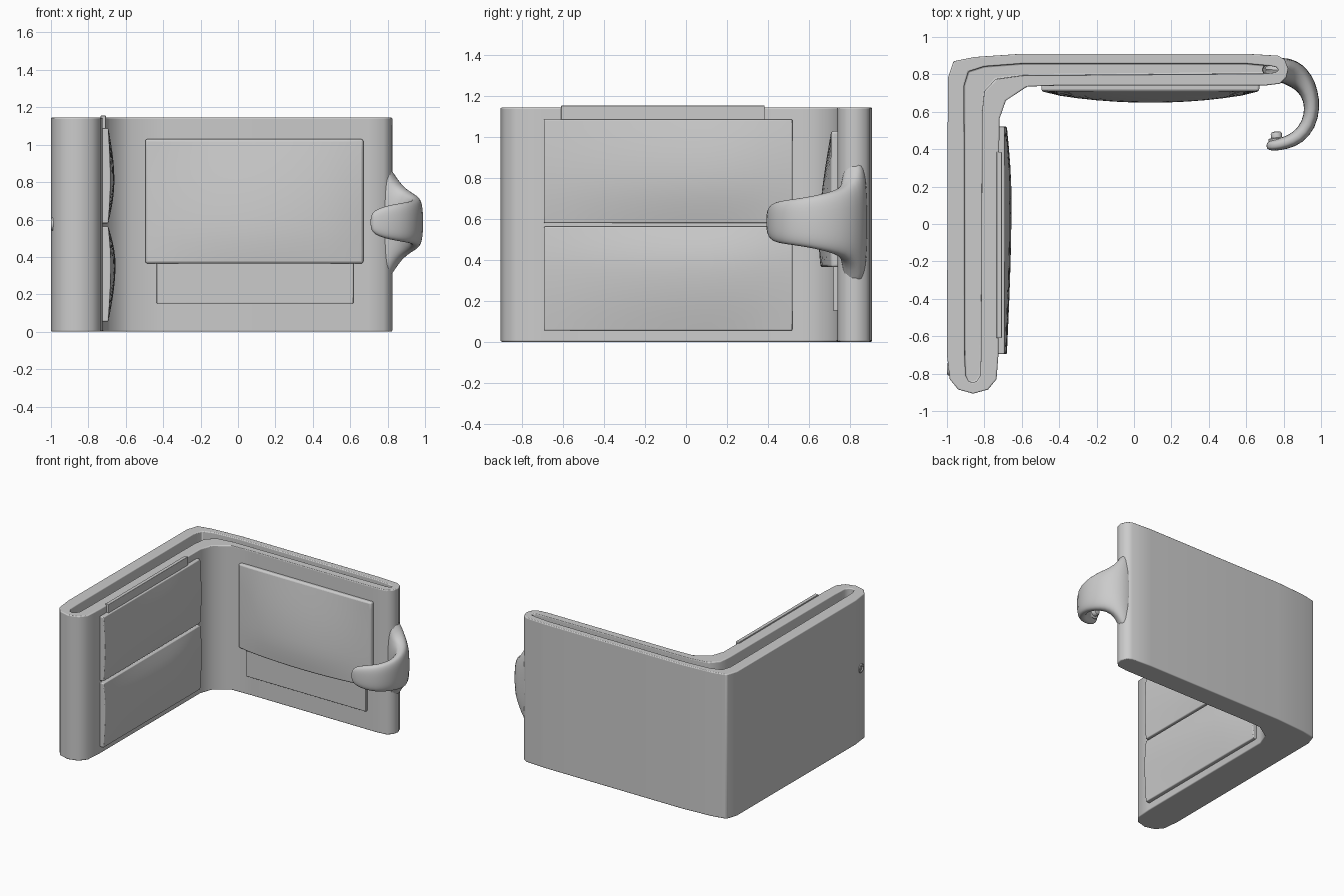
import bpy, bmesh, math
from mathutils import Vector

if "Cube" in bpy.data.objects:
    bpy.data.objects.remove(bpy.data.objects["Cube"])


def finish(name, bm, bevel=0.0, angle=40):
    bmesh.ops.recalc_face_normals(bm, faces=bm.faces)
    me = bpy.data.meshes.new(name)
    bm.to_mesh(me)
    bm.free()
    ob = bpy.data.objects.new(name, me)
    bpy.context.collection.objects.link(ob)
    if bevel:
        mod = ob.modifiers.new("soft_edges", 'BEVEL')
        mod.width, mod.segments = bevel, 3
        mod.limit_method, mod.angle_limit = 'ANGLE', math.radians(angle)
    bpy.ops.object.select_all(action='DESELECT')
    bpy.context.view_layer.objects.active = ob
    ob.select_set(True)
    bpy.ops.object.shade_smooth_by_angle(angle=math.radians(40))
    return ob


def loft(bm, rings):
    """Join equal-length rings of points and cap both ends."""
    vs = [[bm.verts.new(p) for p in r] for r in rings]
    n = len(vs[0])
    for a, b in zip(vs, vs[1:]):
        for i in range(n):
            bm.faces.new((a[i], a[(i + 1) % n], b[(i + 1) % n], b[i]))
    bm.faces.new(vs[0])
    bm.faces.new(vs[-1])


# Folded leather body: L-shaped outline with a matching note slot in the top
outer = [(-1, -.70), (-.985, -.83), (-.94, -.885), (-.86, -.907), (-.78, -.885),
         (-.735, -.83), (-.725, -.70), (-.72, .56), (-.685, .66), (-.57, .735),
         (-.40, .74), (.70, .74), (.78, .75), (.815, .785), (.825, .83),
         (.805, .88), (.77, .90), (.60, .91), (-.60, .91), (-.85, .893),
         (-.965, .87), (-.995, .78)]
slot = [(-.905, -.70), (-.90, -.81), (-.885, -.84), (-.862, -.848), (-.84, -.84),
        (-.822, -.81), (-.818, -.70), (-.812, .60), (-.80, .71), (-.74, .775),
        (-.60, .795), (.65, .805), (.73, .807), (.765, .813), (.772, .825),
        (.76, .838), (.73, .845), (.60, .857), (-.60, .857), (-.80, .842),
        (-.885, .815), (-.908, .74)]
H = 1.145
bm = bmesh.new()
loft(bm, [[(x, y, z) for x, y in ring]
          for ring, z in ((outer, 0), (outer, H), (slot, H), (slot, .08))])
finish("wallet_body", bm, .022, 50)

# Closing strap: flares out of the panel edge and curls round to the front
stations = [(.68, .825, .055, .36), (.79, .825, .068, .335), (.825, .815, .07, .27),
            (.86, .797, .07, .205), (.905, .76, .06, .168), (.94, .70, .047, .148),
            (.955, .62, .041, .128), (.935, .53, .04, .114), (.88, .462, .039, .105),
            (.81, .432, .034, .093), (.75, .42, .03, .075), (.72, .418, .024, .055),
            (.708, .418, .01, .025)]
bm = bmesh.new()
rings = []
for i, (x, y, t, h) in enumerate(stations):
    a, b = stations[max(i - 1, 0)], stations[min(i + 1, len(stations) - 1)]
    d = Vector((b[0] - a[0], b[1] - a[1])).normalized()
    ring = []
    for k in range(20):
        q = math.tau * k / 20
        c, s = math.cos(q), math.sin(q)
        c = math.copysign(abs(c) ** .7, c) * t
        s = math.copysign(abs(s) ** .7, s) * h
        ring.append((x - d.y * c, y + d.x * c, .585 + s))
    rings.append(ring)
loft(bm, rings)
strap = finish("closing_strap", bm)
sub = strap.modifiers.new("smooth", 'SUBSURF')
sub.levels = sub.render_levels = 1


def panel(name, side, u0, u1, v0, v1, base, depth, bevel=.006, n=12):
    """Padded panel; depth(s, t) is its thickness over a 0..1 square."""
    bm = bmesh.new()

    def put(s, t, d):
        u, z = u0 + (u1 - u0) * s, v0 + (v1 - v0) * t
        return bm.verts.new((base + d, u, z) if side == 'left' else (u, base - d, z))
    front = [[put(i / n, j / n, depth(i / n, j / n)) for j in range(n + 1)]
             for i in range(n + 1)]
    rim = ([(i, 0) for i in range(n)] + [(n, j) for j in range(n)] +
           [(n - i, n) for i in range(n)] + [(0, n - j) for j in range(n)])
    back = [put(i / n, j / n, 0) for i, j in rim]
    for i in range(n):
        for j in range(n):
            bm.faces.new((front[i][j], front[i + 1][j], front[i + 1][j + 1], front[i][j + 1]))
    for k, (i, j) in enumerate(rim):
        m = (k + 1) % len(rim)
        p, r = rim[m]
        bm.faces.new((front[i][j], front[p][r], back[m], back[k]))
    bm.faces.new(back)
    finish(name, bm, bevel)


def hump(s, peak):
    """Rises from 0 to 1 at peak and falls back to 0."""
    w = s / peak if s < peak else (1 - s) / (1 - peak)
    return math.sin(max(w, 0) * math.pi / 2)


# Card pockets on the left panel, and the card poking out of the top one
for name, z0, peak, rise in (("lower_card_pocket", .055, .6, .038),
                             ("upper_card_pocket", .58, .45, .032)):
    panel(name, 'left', -.695, .52, z0, z0 + .508, -.735,
          lambda s, t, p=peak, r=rise: .042 + r * hump(t, p) * (.35 + .65 * hump(s, .68)))
panel("top_card", 'left', -.61, .385, .60, 1.155, -.735, lambda s, t: .028, .003, 2)

# Coin pouch with flap on the back panel, and the card edge under it
panel("coin_flap", 'back', -.495, .67, .365, 1.03, .75,
      lambda s, t: .04 + .065 * hump(s, .5) ** .7 * (1 - t ** 2.2) * (.8 + .2 * hump(t, .3)), .012)
panel("lower_card", 'back', -.435, .617, .15, .50, .75, lambda s, t: .03, .005, 2)


# Snap fasteners: turned profiles of (radius, height)
def snap(name, origin, axis, profile):
    bm = bmesh.new()
    loft(bm, [[(r * math.cos(math.tau * k / 24), r * math.sin(math.tau * k / 24), h)
               for k in range(24)] for r, h in profile])
    ob = finish(name, bm)
    ob.location = origin
    ob.rotation_euler = Vector(axis).to_track_quat('Z', 'Y').to_euler()


snap("strap_snap", (.765, .44, .585), (-.1, 1, 0),
     [(.045, 0), (.045, .018), (.03, .022), (.03, .042), (.024, .052), (.01, .055)])
snap("body_snap", (-.985, -.775, .575), (-1, 0, 0),
     [(.035, -.01), (.035, .008), (.03, .014), (.02, .014), (.017, .006), (.01, .006), (.008, .012)])
